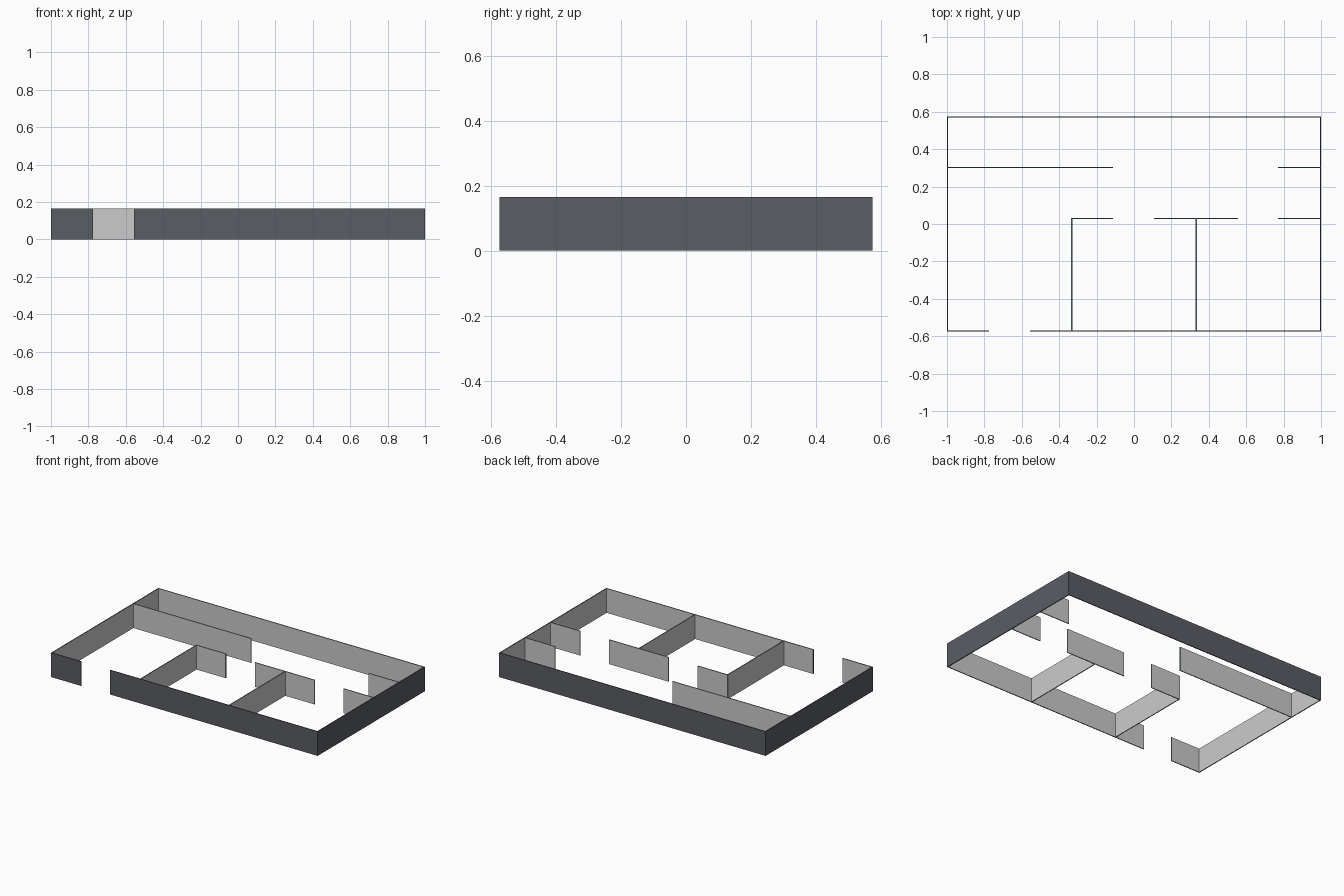
import bpy
import bmesh
from mathutils import Vector, Matrix

if "Cube" in bpy.data.objects:
    bpy.data.objects.remove(bpy.data.objects["Cube"])

H = 0.165          # wall height
W, D = 1.0, 0.575  # half width and half depth
T = 0.006          # wall thickness
HALL, ROOMS = 0.302, 0.03   # y of the partition lines
DOOR_1, DOOR_2, DOOR_3 = (-0.774, -0.556), (-0.111, 0.107), (0.555, 0.771)


def material(name, color):
    m = bpy.data.materials.new(name)
    m.diffuse_color = (*color, 1)
    m.use_nodes = True
    m.node_tree.nodes["Principled BSDF"].inputs["Base Color"].default_value = m.diffuse_color
    return m


PLASTER = material("plaster", (0.8, 0.8, 0.8))
CLADDING = material("dark_cladding", (0.10, 0.11, 0.127))
CAP = material("teal_cap", (0.10, 0.22, 0.26))


def wall(name, x, y, outside=None):
    """Box over two (min, max) ranges; the face toward 'outside' is dark,
    the thin top and ends are capped, the broad sides are plaster."""
    size = Vector((x[1] - x[0], y[1] - y[0], H))
    mid = Vector((sum(x) / 2, sum(y) / 2, H / 2))
    broad = 1 if size.x > size.y else 0
    bm = bmesh.new()
    bmesh.ops.create_cube(bm, size=1, matrix=Matrix.Translation(mid) @ Matrix.Diagonal((*size, 1)))
    bm.normal_update()
    for f in bm.faces:
        if abs(f.normal[broad]) < 0.5:
            f.material_index = 2
        elif outside and f.normal.dot(Vector(outside)) > 0.5:
            f.material_index = 1
    mesh = bpy.data.meshes.new(name)
    bm.to_mesh(mesh)
    bm.free()
    for m in (PLASTER, CLADDING, CLADDING if outside else CAP):
        mesh.materials.append(m)
    bpy.context.collection.objects.link(bpy.data.objects.new(name, mesh))


# Outer walls: dark outside, plaster inside
FRONT = (-D, -D + T)
wall("back_wall", (-W, W), (D - T, D), (0, 1, 0))
wall("left_wall", (-W, -W + T), (-D, D), (-1, 0, 0))
wall("right_wall", (W - T, W), (-D, D), (1, 0, 0))
wall("front_wall_left", (-W, DOOR_1[0]), FRONT, (0, -1, 0))
wall("front_wall_right", (DOOR_1[1], W), FRONT, (0, -1, 0))

# Rear hall partition with one wide opening
hall = (HALL - T / 2, HALL + T / 2)
wall("hall_wall_left", (-W + T, DOOR_2[0]), hall)
wall("hall_wall_right", (DOOR_3[1], W - T), hall)

# Partition in front of the rooms, with doorways
rooms = (ROOMS - T / 2, ROOMS + T / 2)
wall("room_wall_left", (-0.333 - T / 2, DOOR_2[0]), rooms)
wall("room_wall_middle", (DOOR_2[1], DOOR_3[0]), rooms)
wall("room_wall_right", (DOOR_3[1], W - T), rooms)

# Cross walls dividing the rooms
for name, x in (("left_divider", -0.333), ("right_divider", 0.333)):
    wall(name, (x - T / 2, x + T / 2), (-D + T, ROOMS - T / 2))
